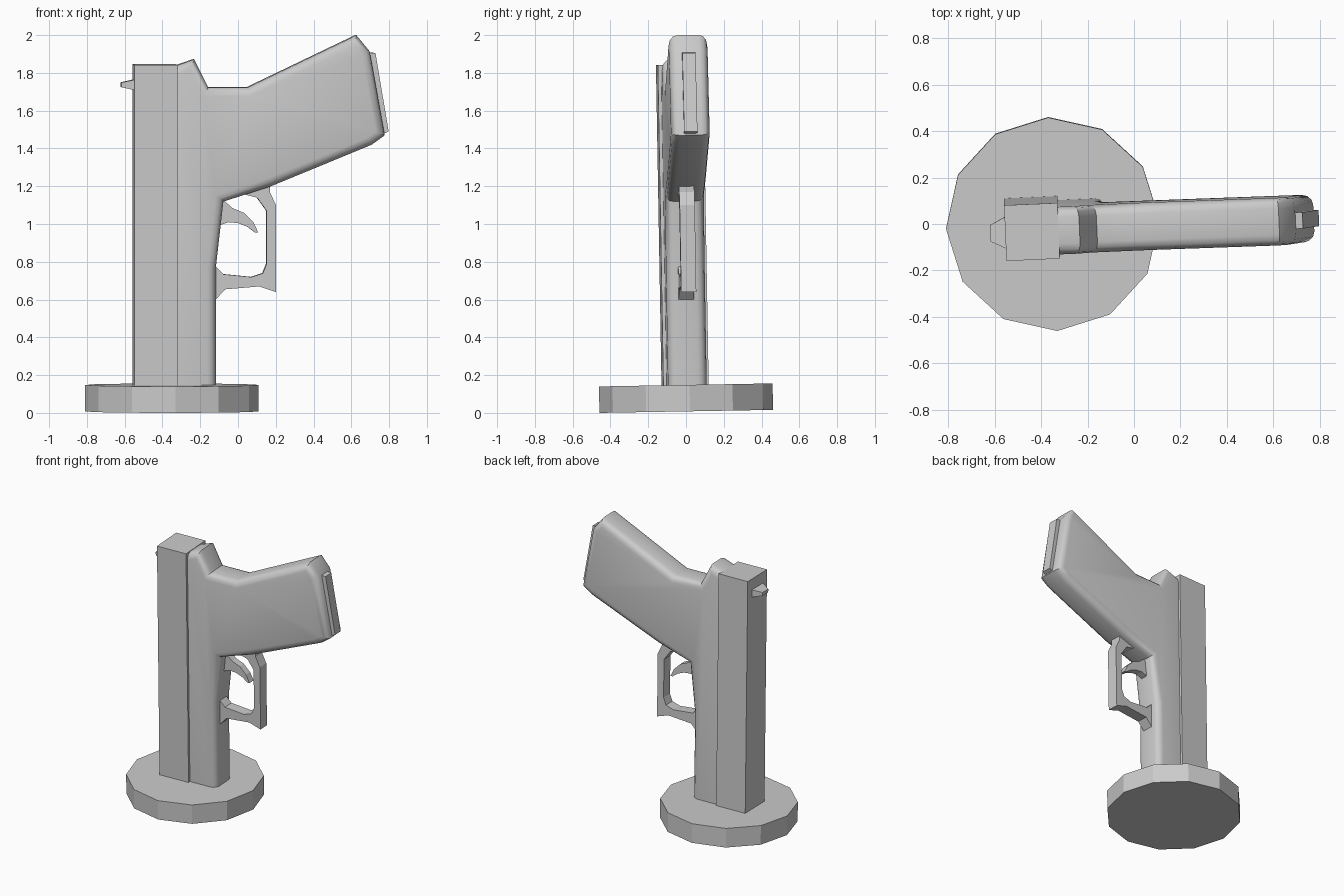
import bpy, bmesh, math
from mathutils import Matrix

if "Cube" in bpy.data.objects:
    bpy.data.objects.remove(bpy.data.objects["Cube"])

# Whole model leans and turns very slightly on its stand
LEAN = Matrix.Rotation(math.radians(1.0), 4, 'X')
POSE = Matrix.Translation((0, 0.017, 0)) @ LEAN @ Matrix.Rotation(math.radians(2.5), 4, 'Z')


def finish(name, bm, matrix):
    bmesh.ops.recalc_face_normals(bm, faces=bm.faces)
    mesh = bpy.data.meshes.new(name)
    bm.to_mesh(mesh)
    bm.free()
    obj = bpy.data.objects.new(name, mesh)
    obj.matrix_world = matrix
    bpy.context.collection.objects.link(obj)
    return obj


def extrude_profile(points, width):
    """Side profile in x/z, extruded symmetrically along y."""
    bm = bmesh.new()
    face = bm.faces.new([bm.verts.new((x, -width / 2, z)) for x, z in points])
    new = bmesh.ops.extrude_face_region(bm, geom=[face])["geom"]
    bmesh.ops.translate(bm, vec=(0, width, 0),
                        verts=[v for v in new if isinstance(v, bmesh.types.BMVert)])
    bmesh.ops.recalc_face_normals(bm, faces=bm.faces)
    return bm


# Twelve-sided stand
bm = bmesh.new()
bmesh.ops.create_cone(bm, cap_ends=True, segments=12, radius1=0.46, radius2=0.46, depth=0.14)
bmesh.ops.rotate(bm, verts=bm.verts, matrix=Matrix.Rotation(math.radians(2.5), 3, 'Z'))
finish("stand", bm, Matrix.Translation((-0.35, 0, 0.078)) @ LEAN)

# Square upper slide
finish("slide", extrude_profile([(-0.555, 0.13), (-0.325, 0.13),
                                 (-0.325, 1.845), (-0.555, 1.845)], 0.24), POSE)

# Frame and grip, with rounded outline edges
frame_profile = [
    (-0.335, 0.13), (-0.12, 0.13), (-0.12, 0.77), (-0.08, 1.12),
    (0.17, 1.2), (0.705, 1.42), (0.775, 1.47), (0.695, 1.915),
    (0.625, 2.0), (0.05, 1.725), (-0.16, 1.725), (-0.235, 1.873), (-0.335, 1.838)]
bm = extrude_profile(frame_profile, 0.205)


def is_rim(e):
    a, b = (v.co for v in e.verts)
    along_side = abs(a.y - b.y) < 1e-4
    at_slide = a.x < -0.33 and b.x < -0.33
    at_foot = a.z < 0.14 and b.z < 0.14
    return along_side and not at_slide and not at_foot


bmesh.ops.bevel(bm, geom=[e for e in bm.edges if is_rim(e)], offset=0.045,
                segments=3, profile=0.5, affect='EDGES', clamp_overlap=True)
frame = finish("frame_and_grip", bm, POSE)
bpy.context.view_layer.objects.active = frame
frame.select_set(True)
bpy.ops.object.shade_smooth_by_angle(angle=math.radians(32))

# Plate on the end of the grip
finish("grip_end_plate", extrude_profile(
    [(0.67, 1.91), (0.727, 1.905), (0.797, 1.49), (0.74, 1.465)], 0.07), POSE)

# Trigger guard loop
finish("trigger_guard", extrude_profile(
    [(-0.14, 0.58), (-0.12, 0.6), (-0.07, 0.655), (0.11, 0.67), (0.2, 0.64),
     (0.2, 1.1), (0.167, 1.17), (0.17, 1.225), (0.02, 1.19), (0.02, 1.16),
     (0.1, 1.14), (0.15, 1.07), (0.15, 0.79), (0.13, 0.74), (0.07, 0.72),
     (-0.08, 0.735), (-0.12, 0.775), (-0.14, 0.78)], 0.08), POSE)

# Curved trigger
finish("trigger", extrude_profile(
    [(-0.11, 1.14), (-0.07, 1.12), (-0.03, 1.085), (0.03, 1.06), (0.08, 1.01),
     (0.107, 0.955), (0.09, 0.955), (0.05, 0.985), (0.0, 1.005),
     (-0.05, 1.01), (-0.08, 1.0), (-0.11, 0.99)], 0.05), POSE)

# Small tapered sight on the back of the slide
bm = bmesh.new()
bmesh.ops.create_cube(bm, size=1)
for v in bm.verts:
    tip = v.co.x < 0
    v.co = (-0.62 if tip else -0.55,
            v.co.y * (0.07 if tip else 0.14),
            1.738 + v.co.z * (0.025 if tip else 0.055))
finish("sight", bm, POSE)
